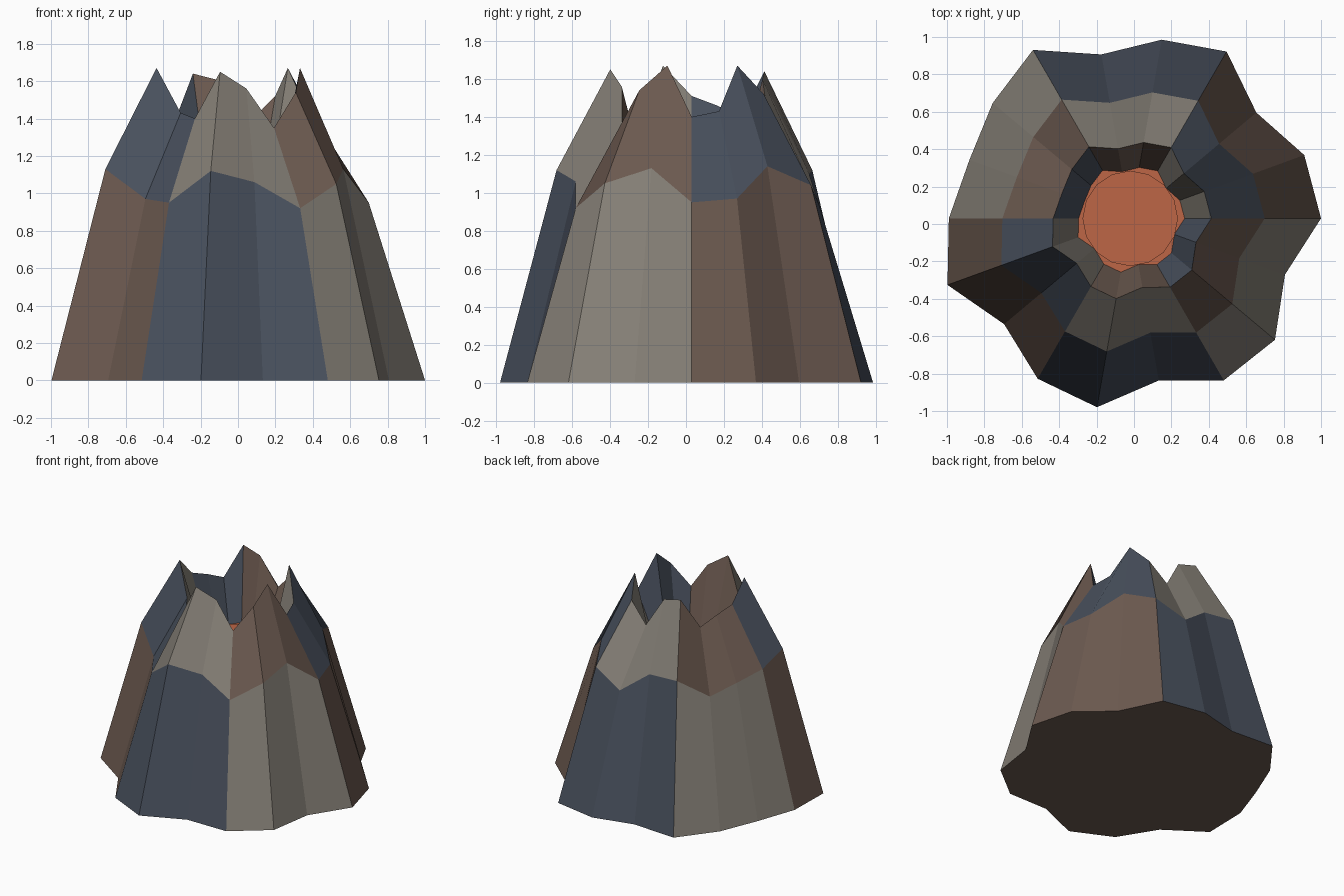
import bpy
import bmesh
from math import cos, sin, radians

default_cube = bpy.data.objects.get("Cube")
if default_cube:
    bpy.data.objects.remove(default_cube)


def make_material(name, rgb):
    material = bpy.data.materials.new(name)
    material.use_nodes = True
    material.diffuse_color = (*rgb, 1)
    shader = material.node_tree.nodes["Principled BSDF"]
    shader.inputs["Base Color"].default_value = (*rgb, 1)
    return material


rocks = [
    make_material("brown rock", (.15, .102, .08)),
    make_material("blue grey rock", (.065, .08, .109)),
    make_material("pale grey rock", (.242, .22, .188)),
]
lava = make_material("orange lava", (.515, .133, .061))

# Ridge radii and heights, every twenty degrees from +x
SIDES = 18
CENTRE_X, CENTRE_Y = -.02, .03
FLOOR = 1.08
radii = [1.02, .99, .88, 1.03, .97, .89, 1.04, .96, .915,
         .97, 1.04, .88, .99, 1.025, .88, 1, 1.01, .88]
shoulder = [.95, .97, 1.14, 1.04, .93, 1.1, 1.12, .96, 1.01,
            1.06, 1.13, .97, .95, 1.12, 1.06, .92, 1.05, 1.13]
rim = [1.4, 1.43, 1.67, 1.52, 1.37, 1.6, 1.64, 1.4, 1.46,
       1.51, 1.67, 1.43, 1.4, 1.65, 1.56, 1.35, 1.54, 1.67]


def add_ring(bm, scale, heights):
    ring = []
    for i in range(SIDES):
        angle = radians(i * 360 / SIDES)
        r = radii[i] * scale
        ring.append(bm.verts.new((CENTRE_X + r * cos(angle),
                                  CENTRE_Y + r * sin(angle), heights[i])))
    return ring


def finish(name, bm, materials):
    bmesh.ops.recalc_face_normals(bm, faces=bm.faces)
    mesh = bpy.data.meshes.new(name)
    bm.to_mesh(mesh)
    bm.free()
    for material in materials:
        mesh.materials.append(material)
    obj = bpy.data.objects.new(name, mesh)
    bpy.context.collection.objects.link(obj)
    return obj


# Mountain: lower slope, upper slope and crater wall, closed below
bm = bmesh.new()
rings = [
    add_ring(bm, 1, [0] * SIDES),
    add_ring(bm, .705, shoulder),
    add_ring(bm, .425, rim),
    add_ring(bm, .285, [FLOOR] * SIDES),
]
for band in range(3):
    low, high = rings[band], rings[band + 1]
    for i in range(SIDES):
        j = (i + 1) % SIDES
        face = bm.faces.new((low[i], low[j], high[j], high[i]))
        # Rock colours change every three facets and shift with each band
        face.material_index = (i // 3 + band) % 3
bm.faces.new(list(reversed(rings[0]))).material_index = 0
bm.faces.new(rings[3]).material_index = 3
finish("mountain", bm, rocks + [lava])

# Lava pool surface
bm = bmesh.new()
bmesh.ops.create_cone(bm, cap_ends=True, segments=16, radius1=.255,
                      radius2=.255, depth=.02)
bmesh.ops.translate(bm, verts=bm.verts, vec=(CENTRE_X, CENTRE_Y, FLOOR))
finish("lava_pool", bm, [lava])
